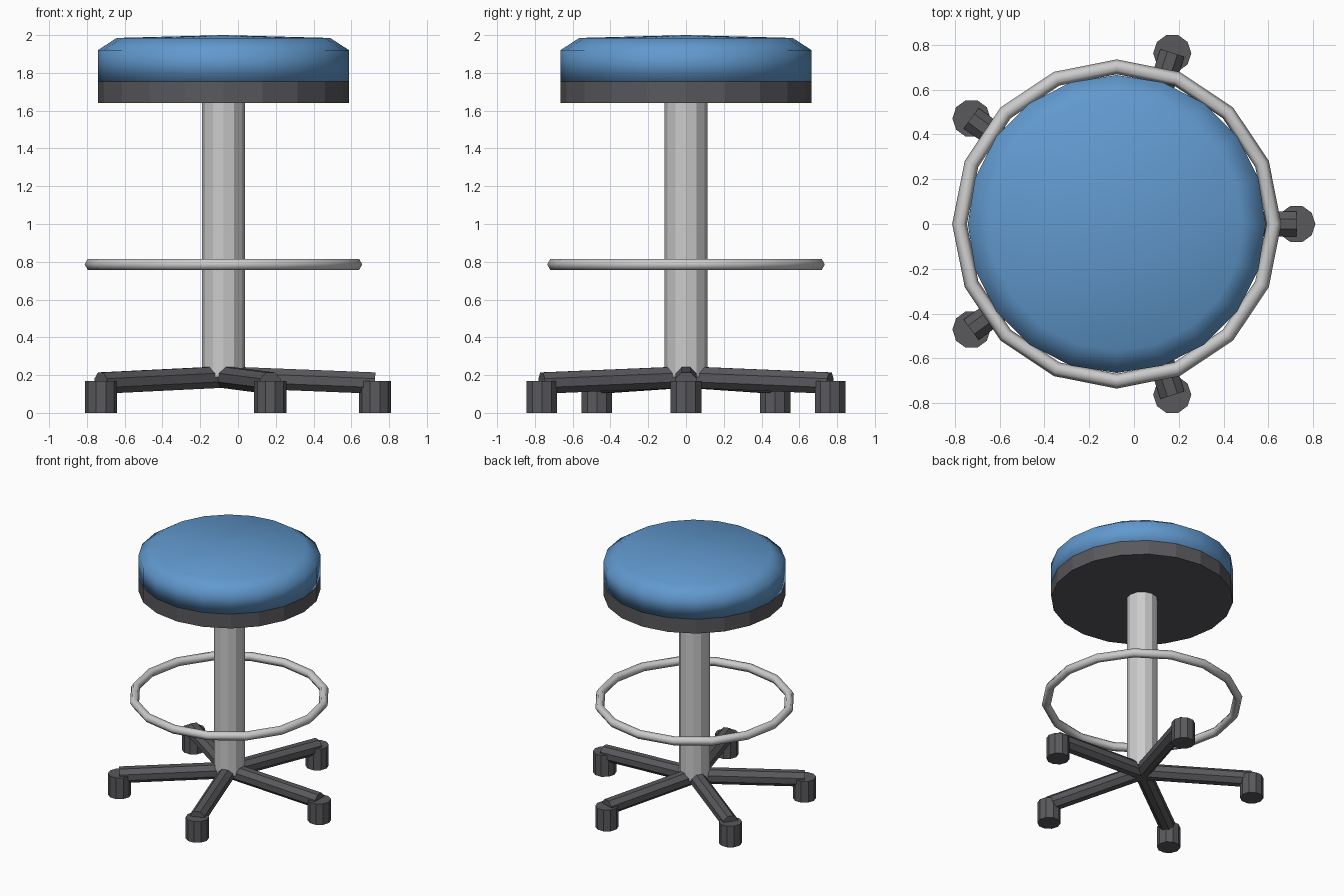
import bpy, bmesh, math
from mathutils import Vector

if "Cube" in bpy.data.objects:
    bpy.data.objects.remove(bpy.data.objects["Cube"])

CX = -0.077  # column axis


def material(name, rgb):
    m = bpy.data.materials.new(name)
    m.diffuse_color = (*rgb, 1)
    m.use_nodes = True
    m.node_tree.nodes["Principled BSDF"].inputs["Base Color"].default_value = m.diffuse_color
    return m


BLUE = material("blue_vinyl", (0.12, 0.32, 0.62))
DARK = material("dark_plastic", (0.1, 0.1, 0.11))
METAL = material("light_metal", (0.6, 0.6, 0.6))


def lathe(name, profile, sides, mat, smooth=False):
    """Revolve (radius, z) points around the column axis."""
    bm = bmesh.new()
    rings = []
    for r, z in profile:
        if r == 0:
            rings.append([bm.verts.new((CX, 0, z))] * sides)
        else:
            rings.append([bm.verts.new((CX + r * math.cos(2 * math.pi * i / sides),
                                        r * math.sin(2 * math.pi * i / sides), z))
                          for i in range(sides)])
    loops = list(zip(rings, rings[1:]))
    if profile[0] == profile[-1]:
        for v in rings[-1]:
            bm.verts.remove(v)
        loops[-1] = (rings[-2], rings[0])
    for a, b in loops:
        for i in range(sides):
            j = (i + 1) % sides
            bm.faces.new(list(dict.fromkeys((a[i], a[j], b[j], b[i]))))
    bmesh.ops.recalc_face_normals(bm, faces=bm.faces)
    me = bpy.data.meshes.new(name)
    bm.to_mesh(me)
    bm.free()
    for p in me.polygons:
        p.use_smooth = smooth
    me.materials.append(mat)
    ob = bpy.data.objects.new(name, me)
    bpy.context.collection.objects.link(ob)
    return ob


def rod(name, a, b, radius, sides, mat, turn=0.0):
    """Capped prism running from point a to point b."""
    a, b = Vector(a), Vector(b)
    d = b - a
    bpy.ops.mesh.primitive_cylinder_add(vertices=sides, radius=radius, depth=d.length)
    ob = bpy.context.object
    ob.name = name
    q = d.to_track_quat('Z', 'Y')
    ob.rotation_euler = (q @ Vector((0, 0, 1)).rotation_difference(Vector((
        0, 0, 1)))).to_euler()
    ob.location = (a + b) / 2
    # roll the cross-section around its own axis
    for v in ob.data.vertices:
        x, y, z = v.co
        v.co = (x * math.cos(turn) - y * math.sin(turn),
                x * math.sin(turn) + y * math.cos(turn), z)
    ob.data.materials.append(mat)
    return ob


# seat: blue cushion on a dark base plate
lathe("seat_cushion", [(0, 1.755), (0.665, 1.755), (0.665, 1.92), (0.565, 1.985), (0, 2.0)],
      20, BLUE, True)
lathe("seat_base", [(0, 1.64), (0.665, 1.64), (0.665, 1.755), (0, 1.755)], 20, DARK)

# column
lathe("column", [(0, 0.19), (0.113, 0.19), (0.113, 1.66), (0, 1.66)], 12, METAL)

# foot ring
tube = [(0.702 + 0.033 * math.cos(k * math.pi / 3), 0.786 + 0.033 * math.sin(k * math.pi / 3))
        for k in range(6)]
lathe("foot_ring", tube + tube[:1], 16, METAL, True)

# five sloping legs with feet
for n in range(5):
    t = n * 2 * math.pi / 5
    c, s = math.cos(t), math.sin(t)
    rod(f"leg_{n + 1}", (CX, 0, 0.19), (CX + 0.802 * c, 0.802 * s, 0.158),
        0.061, 8, DARK, math.pi / 8)
    x, y = CX + 0.802 * c, 0.802 * s
    rod(f"foot_{n + 1}", (x, y, 0), (x, y, 0.17), 0.085, 10, DARK, math.pi / 2)
